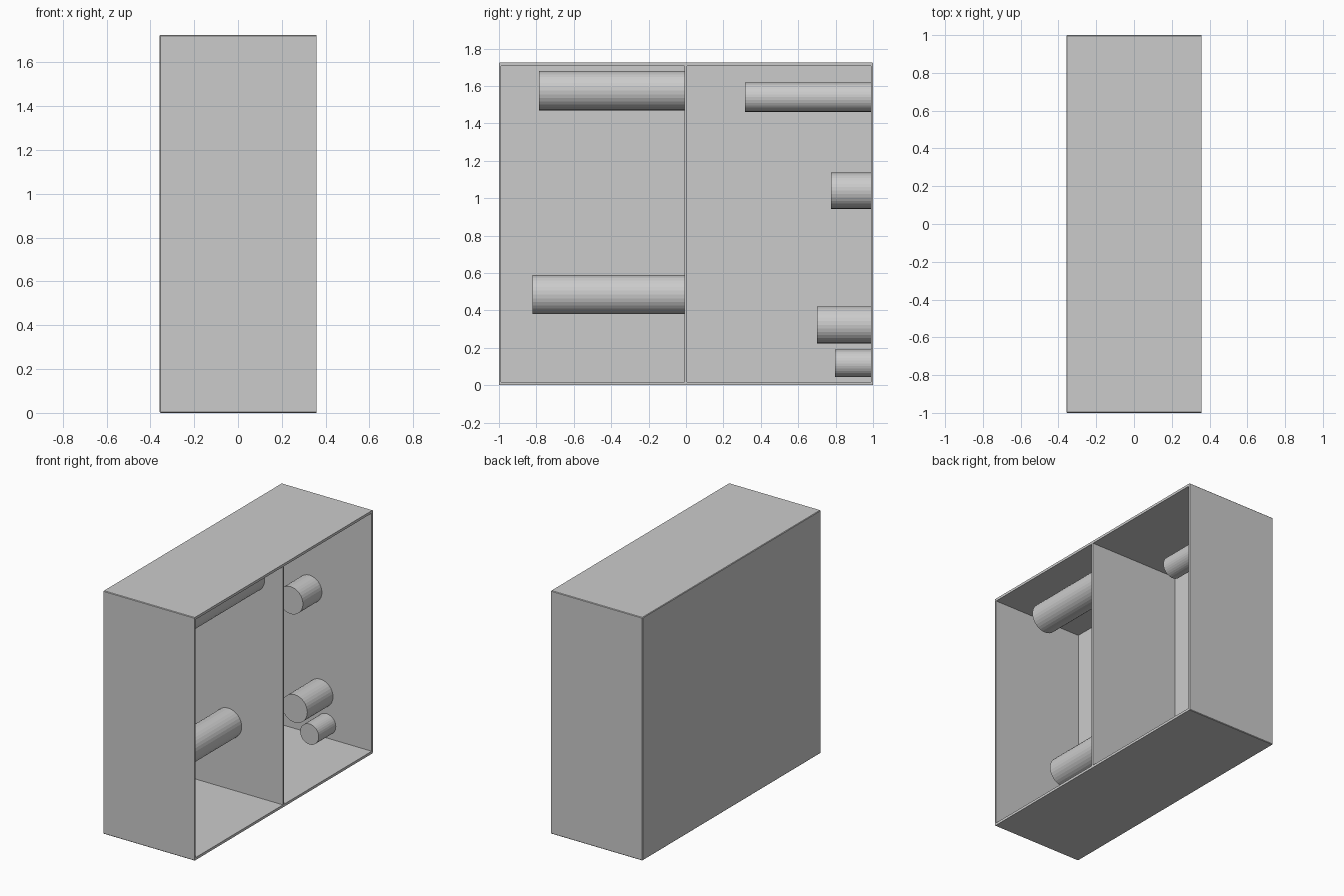
import bpy
import bmesh
import math
from mathutils import Matrix, Vector

default = bpy.data.objects.get("Cube")
if default:
    bpy.data.objects.remove(default, do_unlink=True)

HALF_X, HALF_Y, HEIGHT = 0.358, 1.0, 1.725
SIDE, PLATE, BACK = 0.012, 0.018, 0.008  # wall thicknesses

grey = bpy.data.materials.new("light grey")
grey.use_nodes = True
colour = (0.6, 0.6, 0.6, 1)
grey.diffuse_color = colour
grey.node_tree.nodes["Principled BSDF"].inputs["Base Color"].default_value = colour


def add_object(name, bm):
    mesh = bpy.data.meshes.new(name)
    bm.to_mesh(mesh)
    bm.free()
    mesh.materials.append(grey)
    obj = bpy.data.objects.new(name, mesh)
    bpy.context.scene.collection.objects.link(obj)


def box(low, high):
    bm = bmesh.new()
    low, high = Vector(low), Vector(high)
    size = Matrix.Diagonal((*(high - low), 1))
    bmesh.ops.create_cube(bm, size=1, matrix=Matrix.Translation((low + high) / 2) @ size)
    return bm


def rod(name, x, z, radius, y_start, y_end):
    """Flat-sided cylinder lying along y."""
    bm = bmesh.new()
    place = Matrix.Translation((x, (y_start + y_end) / 2, z)) @ Matrix.Rotation(math.pi / 2, 4, "X")
    bmesh.ops.create_cone(bm, cap_ends=True, segments=32, radius1=radius,
                          radius2=radius, depth=y_end - y_start, matrix=place)
    add_object(name, bm)


# Case: block hollowed out through its +x side
bm = box((-HALF_X, -HALF_Y, 0), (HALF_X, HALF_Y, HEIGHT))
outer_edges = [e for e in bm.edges if min(v.co.x for v in e.verts) < 0]
opening = max(bm.faces, key=lambda f: f.calc_center_median().x)
bmesh.ops.inset_region(bm, faces=[opening], thickness=SIDE, use_even_offset=True)
for v in opening.verts:
    v.co.z = PLATE if v.co.z < HEIGHT / 2 else HEIGHT - PLATE
floor = bmesh.ops.extrude_discrete_faces(bm, faces=[opening])["faces"][0]
for v in floor.verts:
    v.co.x = -HALF_X + BACK
# Fine chamfer on the outside edges
bmesh.ops.bevel(bm, geom=outer_edges, offset=0.004, segments=1, affect="EDGES")
add_object("case", bm)

# Upright divider between the two compartments
add_object("divider", box((-HALF_X + BACK, -0.008, PLATE),
                          (HALF_X, 0.006, HEIGHT - PLATE)))

# Rods fixed to the divider and to the rear wall
WALL = HALF_Y - SIDE
rod("upper_divider_rod", 0.11, 1.575, 0.105, -0.785, -0.008)
rod("lower_divider_rod", -0.07, 0.485, 0.105, -0.82, -0.008)
rod("top_wall_rod", -0.066, 1.54, 0.078, 0.315, WALL)
rod("middle_wall_rod", -0.13, 1.04, 0.097, 0.775, WALL)
rod("low_wall_rod", -0.045, 0.323, 0.099, 0.70, WALL)
rod("bottom_wall_rod", 0.003, 0.117, 0.073, 0.797, WALL)
